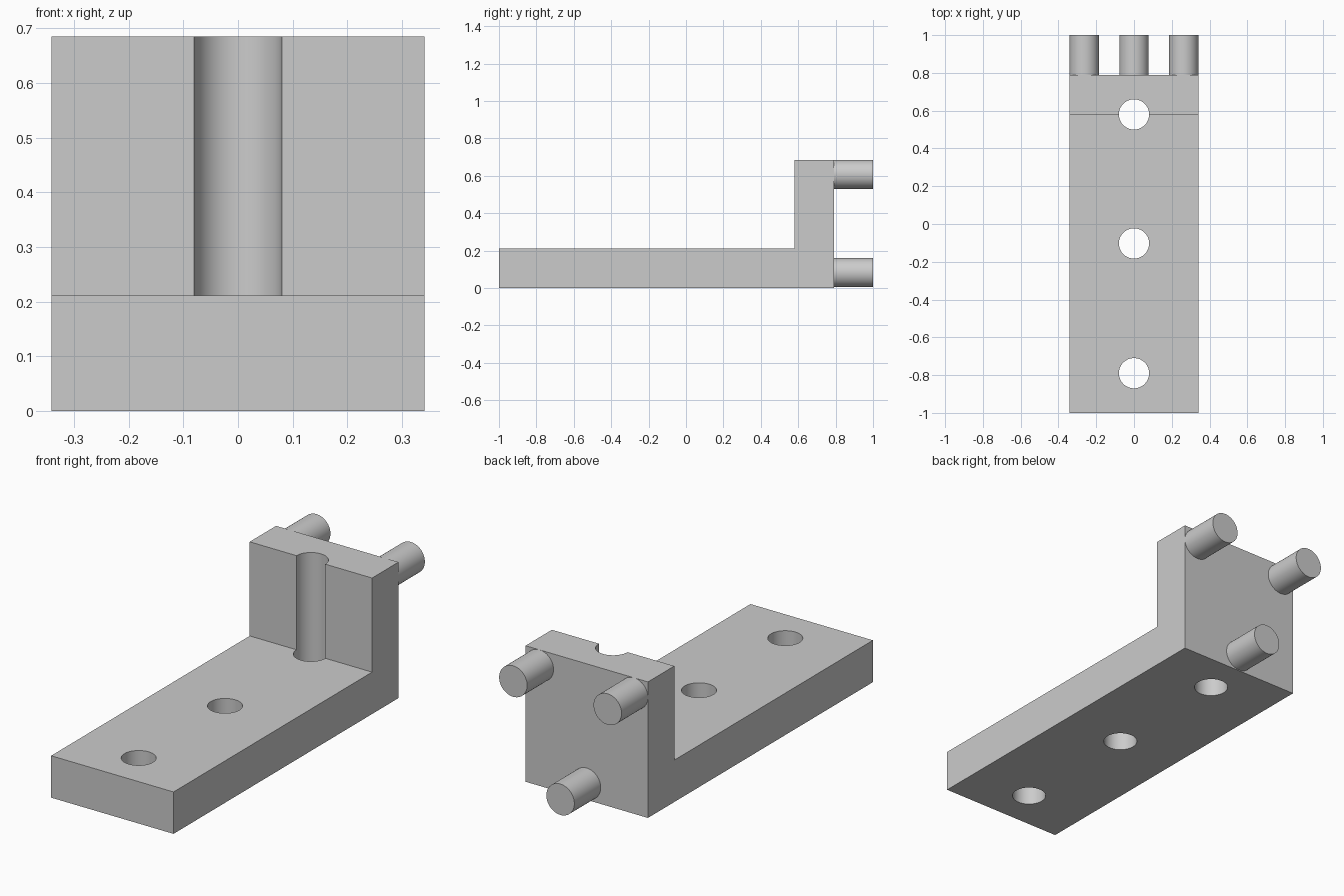
import bpy, bmesh
from math import radians
from mathutils import Matrix

cube = bpy.data.objects.get("Cube")
if cube:
    bpy.data.objects.remove(cube, do_unlink=True)

grey = bpy.data.materials.new("plain grey")
grey.use_nodes = True
colour = (0.6, 0.6, 0.6, 1)
grey.diffuse_color = colour
grey.node_tree.nodes["Principled BSDF"].inputs["Base Color"].default_value = colour


def make_object(name, bm):
    bmesh.ops.recalc_face_normals(bm, faces=bm.faces)
    mesh = bpy.data.meshes.new(name)
    bm.to_mesh(mesh)
    bm.free()
    mesh.materials.append(grey)
    obj = bpy.data.objects.new(name, mesh)
    bpy.context.collection.objects.link(obj)
    return obj


def cylinder(name, centre, radius, depth, axis="Z"):
    bm = bmesh.new()
    turn = Matrix.Rotation(radians(90 if axis == "Y" else 0), 4, "X")
    bmesh.ops.create_cone(bm, cap_ends=True, segments=64, radius1=radius,
                          radius2=radius, depth=depth,
                          matrix=Matrix.Translation(centre) @ turn)
    return make_object(name, bm)


def smooth(obj):
    bpy.ops.object.select_all(action="DESELECT")
    obj.select_set(True)
    bpy.context.view_layer.objects.active = obj
    bpy.ops.object.shade_smooth_by_angle(angle=radians(30))


# L-shaped bracket, extruded across its width
half_width, base_top, wall_top = 0.341, 0.211, 0.685
wall_front, wall_back = 0.58, 0.79
profile = [(-1, 0), (wall_back, 0), (wall_back, wall_top),
           (wall_front, wall_top), (wall_front, base_top), (-1, base_top)]
bm = bmesh.new()
side = bm.faces.new([bm.verts.new((-half_width, y, z)) for y, z in profile])
geom = bmesh.ops.extrude_face_region(bm, geom=[side])["geom"]
bmesh.ops.translate(bm, vec=(2 * half_width, 0, 0),
                    verts=[v for v in geom if isinstance(v, bmesh.types.BMVert)])
bracket = make_object("bracket", bm)

# Three vertical holes; the rear one also grooves the wall
for i, y in enumerate((-0.79, -0.103, wall_front)):
    cutter = cylinder(f"hole_cutter_{i + 1}", (0, y, 0.4), 0.08, 1.2)
    cutter.hide_render = True
    cutter.hide_set(True)
    cut = bracket.modifiers.new(f"hole {i + 1}", "BOOLEAN")
    cut.operation = "DIFFERENCE"
    cut.solver = "EXACT"
    cut.object = cutter
bpy.context.view_layer.update()
drilled = bpy.data.meshes.new_from_object(
    bracket.evaluated_get(bpy.context.evaluated_depsgraph_get()))
bracket.modifiers.clear()
bracket.data = drilled
for obj in [o for o in bpy.data.objects if o.name.startswith("hole_cutter")]:
    bpy.data.objects.remove(obj, do_unlink=True)
smooth(bracket)

# Three pegs on the back of the wall
peg_radius = 0.078
for name, x, z in (("peg_upper_left", 0.263, 0.607),
                   ("peg_upper_right", -0.263, 0.607),
                   ("peg_lower", 0, 0.082)):
    smooth(cylinder(name, (x, (wall_back + 1) / 2, z), peg_radius,
                    1 - wall_back, "Y"))
